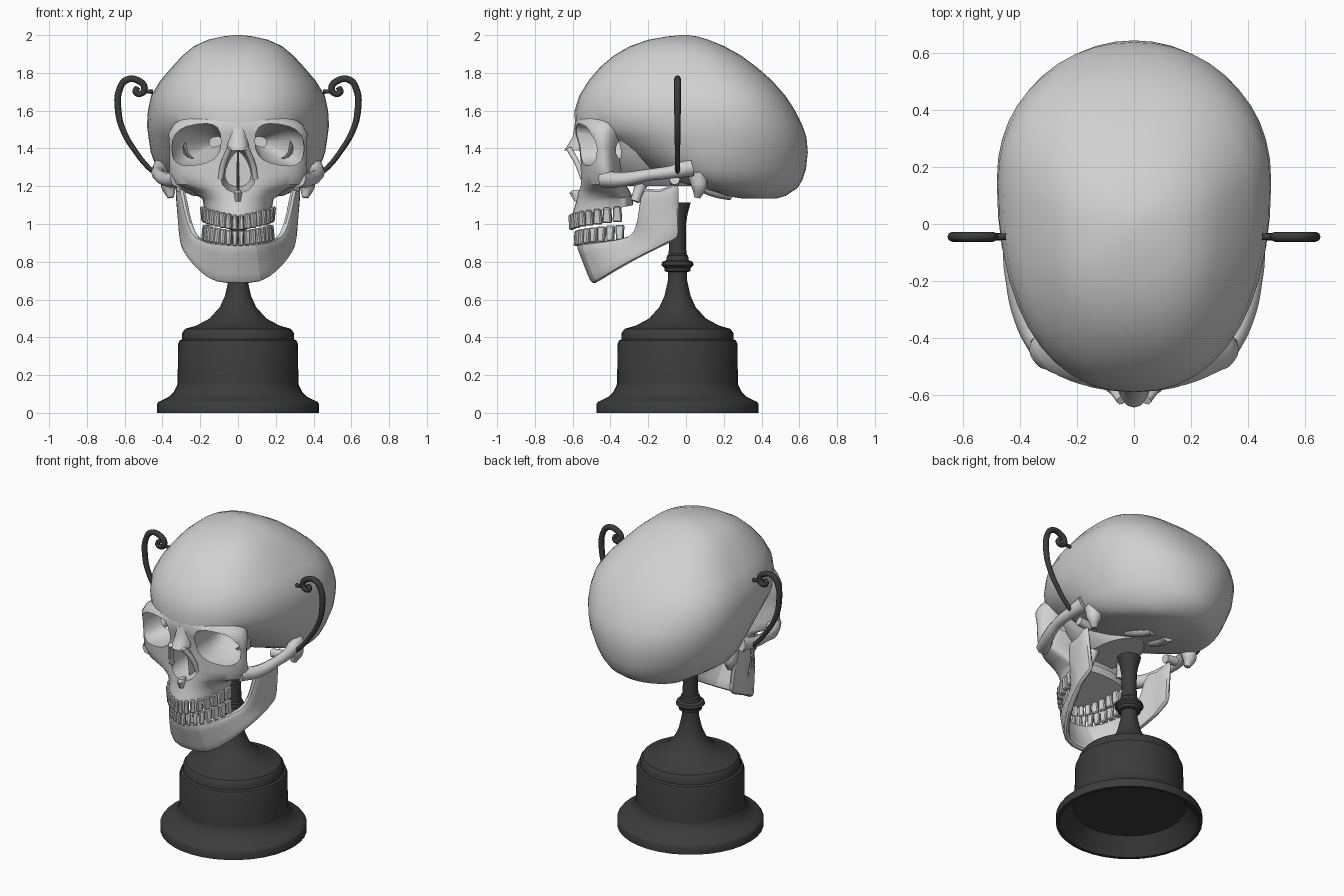
import bpy, bmesh, math
from mathutils import Vector, Matrix

if "Cube" in bpy.data.objects:
    bpy.data.objects.remove(bpy.data.objects["Cube"])


def material(name, grey):
    m = bpy.data.materials.new(name)
    m.use_nodes = True
    m.diffuse_color = (grey, grey, grey, 1)
    bsdf = next(n for n in m.node_tree.nodes if n.type == 'BSDF_PRINCIPLED')
    bsdf.inputs["Base Color"].default_value = (grey, grey, grey, 1)
    return m


BONE = material("bone_grey", 0.64)
DARK = material("charcoal", 0.045)


def finish(name, bm, mat, angle=40):
    bmesh.ops.recalc_face_normals(bm, faces=bm.faces)
    me = bpy.data.meshes.new(name)
    bm.to_mesh(me)
    bm.free()
    me.materials.append(mat)
    ob = bpy.data.objects.new(name, me)
    bpy.context.collection.objects.link(ob)
    smooth(ob, angle)
    return ob


def smooth(ob, angle=40):
    bpy.ops.object.select_all(action='DESELECT')
    ob.select_set(True)
    bpy.context.view_layer.objects.active = ob
    bpy.ops.object.shade_smooth_by_angle(angle=math.radians(angle))


def bake(ob, angle=40):
    dg = bpy.context.evaluated_depsgraph_get()
    me = bpy.data.meshes.new_from_object(ob.evaluated_get(dg))
    ob.modifiers.clear()
    ob.data = me
    smooth(ob, angle)


def loft(name, rings, mat, angle=40):
    """Skin closed rings of equal length and cap both ends."""
    bm = bmesh.new()
    rows = [[bm.verts.new(p) for p in r] for r in rings]
    n = len(rows[0])
    for a, b in zip(rows, rows[1:]):
        for i in range(n):
            j = (i + 1) % n
            bm.faces.new((a[i], a[j], b[j], b[i]))
    bm.faces.new(rows[0])
    bm.faces.new(rows[-1])
    return finish(name, bm, mat, angle)


def power(v, e=.75):
    return math.copysign(abs(v) ** e, v)


def oval(z, w, front, mid, back, n=44, e=1):
    """Horizontal egg-shaped ring, widest at y = mid; e below 1 squares it."""
    pts = []
    for i in range(n):
        a = 2 * math.pi * i / n
        c = power(math.cos(a), e)
        pts.append(Vector((w * power(math.sin(a), e), mid + c * (back - mid if c > 0 else mid - front), z)))
    return pts


def tube(name, pts, radius, mat, radii=None):
    cu = bpy.data.curves.new(name, 'CURVE')
    cu.dimensions = '3D'
    cu.bevel_depth = radius
    cu.bevel_resolution = 2
    cu.resolution_u = 6
    cu.use_fill_caps = True
    sp = cu.splines.new('BEZIER')
    sp.bezier_points.add(len(pts) - 1)
    for i, (bp, p) in enumerate(zip(sp.bezier_points, pts)):
        bp.co = p
        bp.handle_left_type = bp.handle_right_type = 'AUTO'
        bp.radius = radii[i] if radii else 1
    cu.materials.append(mat)
    ob = bpy.data.objects.new(name, cu)
    bpy.context.collection.objects.link(ob)
    return ob


def squareness(z):
    """Round at the base of the skull, squarer towards the crown."""
    return max(.82, min(1.05, .95 - .45 * (z - 1.45)))


# Braincase: height, half width, front, widest y, back
cranium = loft("cranium", [oval(*r, e=squareness(r[0])) for r in [
    (1.135, .12, .3, .42, .48), (1.15, .24, .2, .36, .53), (1.19, .33, .08, .22, .59),
    (1.23, .395, -.08, .16, .615), (1.29, .43, -.24, .14, .635), (1.38, .462, -.36, .15, .645),
    (1.46, .474, -.5, .15, .638), (1.52, .482, -.588, .15, .617), (1.6, .477, -.59, .14, .578),
    (1.68, .46, -.565, .12, .525), (1.76, .41, -.515, .08, .455), (1.83, .35, -.455, .04, .375),
    (1.89, .295, -.385, 0, .295), (1.94, .235, -.3, -.03, .205), (1.975, .16, -.2, -.03, .12),
    (1.993, .08, -.1, -.02, .06), (2.0, .02, -.03, -.01, .01)]], BONE)

# Brow, cheekbones and upper jaw
rings = [oval(*r) for r in [
    (1.04, .18, -.605, -.33, -.28), (1.09, .19, -.59, -.33, -.28), (1.14, .2, -.575, -.36, -.28),
    (1.18, .25, -.57, -.39, -.3), (1.21, .335, -.56, -.41, -.32), (1.26, .365, -.56, -.42, -.33),
    (1.33, .362, -.56, -.435, -.33), (1.41, .362, -.565, -.44, -.32), (1.48, .368, -.585, -.44, -.3),
    (1.53, .34, -.59, -.43, -.27), (1.57, .28, -.577, -.4, -.25), (1.62, .2, -.53, -.38, -.25)]]
for ring in rings[:2]:
    for p in ring:
        p.z += .2 * max(0, p.y + .58)
face = loft("face_bones", rings, BONE, 35)

# Wall between the eye sockets and the temples
sphenoid = loft("sphenoid", [oval(*r, n=24) for r in [
    (1.2, .13, -.38, -.2, .05), (1.28, .22, -.42, -.25, .05),
    (1.38, .28, -.44, -.3, 0), (1.48, .31, -.44, -.32, 0)]], BONE)


# Cutters for the eye sockets and nasal opening
def socket(side):
    rings = []
    for y, s, cx in [(-.8, 1, .22), (-.45, 1, .22), (-.38, .82, .195), (-.22, .25, .12)]:
        ring = []
        for i in range(20):
            a = math.tau * i / 20
            x = cx + .13 * s * power(math.cos(a))
            ring.append((side * x, y, 1.42 + .108 * s * power(math.sin(a)) - .15 * (x - .22)))
        rings.append(ring)
    return loft("socket_cutter", rings, BONE)


def nostril():
    rings = []
    for y, s in [(-.8, 1), (-.5, 1), (-.34, .75)]:
        rings.append([(s * .086 * math.cos(a) * (1 - .4 * math.sin(a)), y, 1.29 + .125 * s * math.sin(a))
                      for a in [math.tau * i / 18 for i in range(18)]])
    return loft("nose_cutter", rings, BONE)


cutters = [socket(1), socket(-1), nostril()]
for ob in (cranium, face, sphenoid):
    for c in cutters:
        mod = ob.modifiers.new("cut", 'BOOLEAN')
        mod.operation = 'DIFFERENCE'
        mod.solver = 'EXACT'
        mod.object = c
    bake(ob, 35)
for c in cutters:
    bpy.data.objects.remove(c)

# Nasal bones, septum and spine
loft("nasal_bones", [oval(*r, n=14) for r in [
    (1.52, .05, -.59, -.56, -.5), (1.46, .05, -.6, -.55, -.5),
    (1.42, .06, -.625, -.55, -.5), (1.39, .055, -.645, -.57, -.53)]], BONE)
loft("nasal_spine", [oval(*r, n=10) for r in [
    (1.12, .015, -.59, -.57, -.55), (1.165, .022, -.618, -.57, -.54), (1.18, .015, -.6, -.57, -.54)]], BONE)
loft("septum", [oval(*r, n=8) for r in [
    (1.17, .008, -.5, -.42, -.34), (1.4, .006, -.53, -.42, -.34)]], BONE)

for side, tag in ((1, "left"), (-1, "right")):
    def flip(pts):
        return [(side * x, y, z) for x, y, z in pts]
    # Rim beside the nose, cheek arch, jaw hinge and skull base processes
    tube(tag + "_nose_rim", flip([(.092, -.545, 1.24), (.08, -.57, 1.31), (.045, -.62, 1.4)]), .016, BONE)
    tube(tag + "_cheek_arch", flip([(.32, -.44, 1.24), (.375, -.35, 1.235), (.42, -.2, 1.26),
                                    (.425, -.08, 1.275), (.405, .03, 1.3)]),
         .034, BONE, [1.35, 1.15, .9, 1, 1.4])
    tube(tag + "_jaw_hinge", flip([(.29, -.06, 1.225), (.37, -.06, 1.235)]), .028, BONE)
    tube(tag + "_mastoid", flip([(.36, .06, 1.27), (.365, .07, 1.2), (.355, .06, 1.14)]),
         .05, BONE, [1.1, .9, .35])
    tube(tag + "_occipital_condyle", flip([(.09, .06, 1.22), (.08, .16, 1.18), (.06, .24, 1.165)]), .04, BONE)
    tube(tag + "_pterygoid_plate", flip([(.11, -.2, 1.3), (.11, -.24, 1.2), (.12, -.27, 1.12)]),
         .035, BONE, [1.2, .9, .7])
    # Scrolled handle, thick in the middle and thin at the foot
    tube(tag + "_handle", flip([(.43, -.045, 1.262), (.475, -.045, 1.3), (.54, -.045, 1.38), (.61, -.045, 1.5),
                                (.634, -.045, 1.6), (.628, -.045, 1.71), (.59, -.045, 1.763),
                                (.53, -.045, 1.76), (.495, -.045, 1.72), (.515, -.045, 1.69),
                                (.543, -.045, 1.7), (.53, -.045, 1.725)]),
         .0175, DARK, [.65, .75, .8, .9, 1, 1, 1, 1, 1, .95, .9, .8])
    tube(tag + "_handle_pin", flip([(.45, -.045, 1.7), (.5, -.045, 1.702)]), .011, DARK)

# Lower jaw: matching points on the lower and upper border, chin to hinge
half = [((0, -.485, .685), (0, -.575, .9)), ((.12, -.475, .685), (.09, -.55, .9)),
        ((.195, -.39, .74), (.15, -.47, .905)), ((.26, -.26, .815), (.195, -.34, .92)),
        ((.285, -.16, .865), (.235, -.265, .945)), ((.29, -.125, .88), (.275, -.25, 1.08)),
        ((.29, -.1, .89), (.295, -.235, 1.22)), ((.29, -.07, .905), (.31, -.15, 1.16)),
        ((.29, -.035, .925), (.32, -.035, 1.245))]
mirror = [[(-p[0], p[1], p[2]) for p in s] for s in half[:0:-1]]
bm = bmesh.new()
cols = [[bm.verts.new(Vector(lo).lerp(Vector(hi), k / 4)) for k in range(5)] for lo, hi in mirror + half]
for a, b in zip(cols, cols[1:]):
    for k in range(4):
        bm.faces.new((a[k], b[k], b[k + 1], a[k + 1]))
jaw = finish("lower_jaw", bm, BONE)
jaw.modifiers.new("thickness", 'SOLIDIFY').thickness = .04
jaw.modifiers["thickness"].offset = 0
jaw.modifiers.new("round", 'SUBSURF').levels = 1
bake(jaw)


# Teeth set along an elliptical arch; molars grow towards the back
def teeth(name, a, b, mid, z, rise, grow):
    bm = bmesh.new()
    step = math.radians(85) / 8
    for i in range(16):
        t = (i - 7.5) * step
        dx, dy = a * math.cos(t), b * math.sin(t)
        back = abs(t) / 1.5
        pos = Vector((a * math.sin(t), mid - b * math.cos(t), z + rise * back))
        size = (math.hypot(dx, dy) * step * .92, .03 + .022 * back, .082)
        verts = bmesh.ops.create_cube(bm, size=1)["verts"]
        for v in verts:
            if v.co.z * grow < 0:
                v.co.x *= .75
            else:
                v.co.y *= .65
        m = Matrix.Translation(pos) @ Matrix.Rotation(math.atan2(dy, dx), 4, 'Z') @ Matrix.Diagonal((*size, 1))
        bmesh.ops.transform(bm, matrix=m, verts=verts)
    ob = finish(name, bm, BONE, 30)
    mod = ob.modifiers.new("edges", 'BEVEL')
    mod.width = .006
    mod.segments = 1
    bake(ob, 30)


teeth("upper_teeth", .178, .298, -.31, 1.005, .05, -1)
teeth("lower_teeth", .172, .28, -.3, .922, .035, 1)

# Turned pedestal with a hollow underside
profile = [(.02, .1), (.33, .1), (.41, 0), (.43, 0), (.43, .045), (.422, .058), (.4, .068), (.365, .085),
           (.342, .108), (.33, .13), (.322, .147), (.32, .16), (.317, .365), (.31, .383), (.297, .39),
           (.295, .425), (.28, .445), (.22, .462), (.15, .5), (.096, .56), (.069, .62), (.051, .7),
           (.05, .745), (.068, .75), (.07, .768), (.086, .783), (.08, .8), (.06, .808), (.056, .832),
           (.047, .84), (.044, .92), (.046, 1.01), (.055, 1.06), (.065, 1.095), (.07, 1.115), (.01, 1.115)]
loft("pedestal", [oval(z, r, -.045 - r, -.045, -.045 + r, 36) for r, z in profile], DARK, 35)
